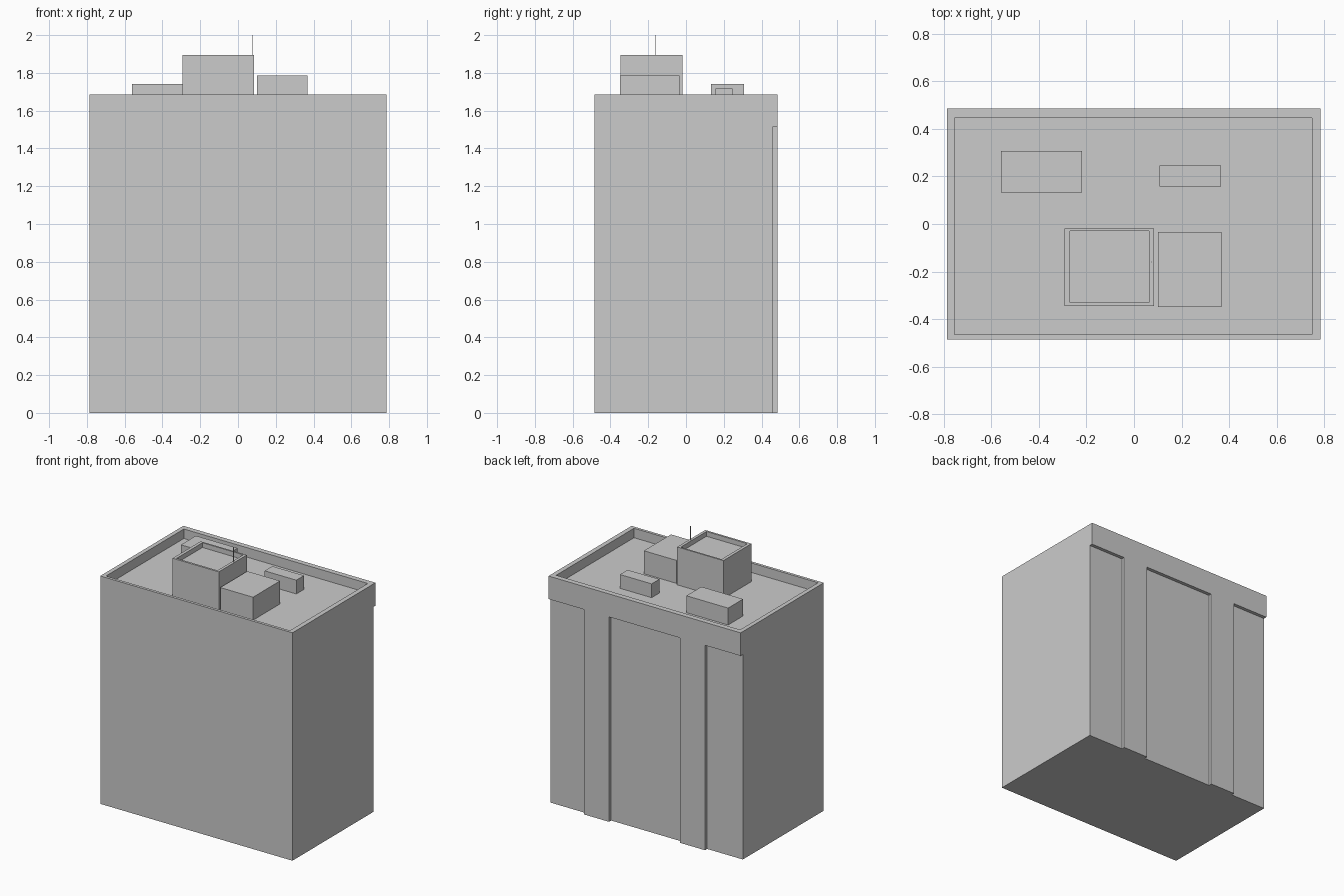
import bpy, bmesh

if "Cube" in bpy.data.objects:
    bpy.data.objects.remove(bpy.data.objects["Cube"])

ROOF = 1.615


def box(name, x, y, z, well=None):
    """Box from (min, max) ranges; well = (x range, y range, floor z) sinks the top."""
    bm = bmesh.new()

    def ring(rx, ry, h):
        return [bm.verts.new((a, b, h)) for a, b in
                ((rx[0], ry[0]), (rx[1], ry[0]), (rx[1], ry[1]), (rx[0], ry[1]))]

    rings = [ring(x, y, z[0]), ring(x, y, z[1])]
    if well:
        rings += [ring(well[0], well[1], z[1]), ring(well[0], well[1], well[2])]
    bm.faces.new(rings[0][::-1])
    for lo, hi in zip(rings, rings[1:]):
        for i in range(4):
            j = (i + 1) % 4
            bm.faces.new((lo[i], lo[j], hi[j], hi[i]))
    bm.faces.new(rings[-1])
    bmesh.ops.recalc_face_normals(bm, faces=bm.faces)
    mesh = bpy.data.meshes.new(name)
    bm.to_mesh(mesh)
    bm.free()
    ob = bpy.data.objects.new(name, mesh)
    bpy.context.collection.objects.link(ob)
    return ob


# Main block with parapet around the sunken roof
block = box("building_block", (-0.787, 0.785), (-0.485, 0.485), (0, 1.685),
            ((-0.755, 0.75), (-0.464, 0.446), ROOF))

# Shallow bays cut into the rear wall, leaving two pilasters and a top band
for i, xr in enumerate(((-0.9, -0.495), (-0.29, 0.29), (0.495, 0.9))):
    cutter = box(f"bay_cutter_{i}", xr, (0.46, 0.6), (-0.1, 1.515))
    cutter.hide_render = True
    mod = block.modifiers.new("bay", 'BOOLEAN')
    mod.operation = 'DIFFERENCE'
    mod.solver = 'EXACT'
    mod.object = cutter
    bpy.context.view_layer.objects.active = block
    bpy.ops.object.modifier_apply(modifier=mod.name)
    bpy.data.objects.remove(cutter)

# Rooftop structures
box("lift_tower", (-0.293, 0.085), (-0.346, -0.018), (ROOF, 1.895),
    ((-0.27, 0.064), (-0.331, -0.03), 1.86))
box("plant_room", (0.1, 0.368), (-0.35, -0.034), (ROOF, 1.785))
box("left_roof_unit", (-0.56, -0.219), (0.133, 0.308), (ROOF, 1.74))
box("right_roof_unit", (0.108, 0.367), (0.157, 0.247), (ROOF, 1.717))

# Thin mast on the tower rim
box("mast", (0.073, 0.076), (-0.161, -0.158), (1.89, 2.0))
